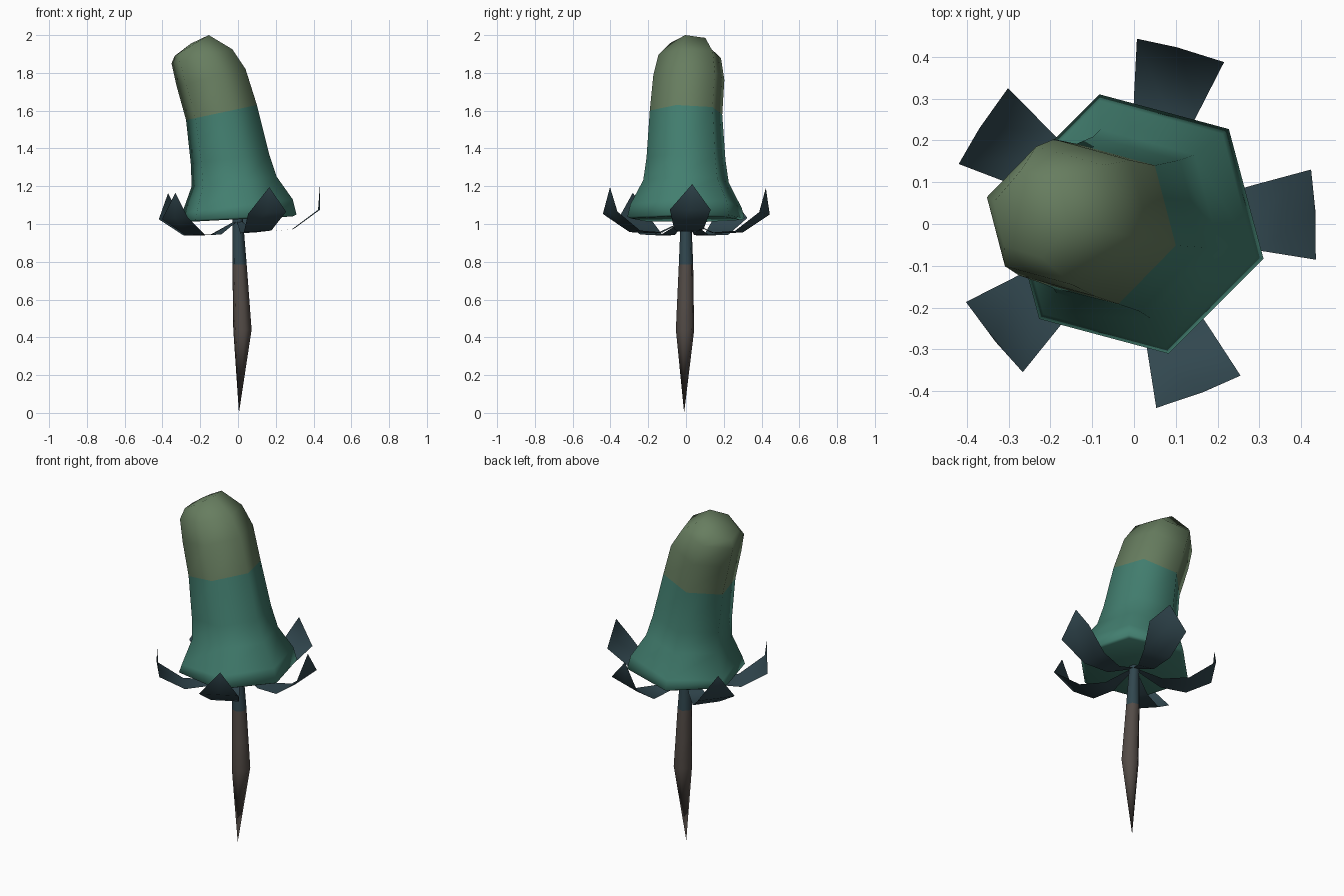
import bpy
import bmesh
from math import cos, sin, radians, hypot
from mathutils import Vector

cube = bpy.data.objects.get("Cube")
if cube:
    bpy.data.objects.remove(cube, do_unlink=True)


def material(name, rgb):
    mat = bpy.data.materials.new(name)
    mat.use_nodes = True
    mat.diffuse_color = (*rgb, 1)
    mat.node_tree.nodes["Principled BSDF"].inputs["Base Color"].default_value = (*rgb, 1)
    return mat


olive = material("olive green", (0.135, 0.205, 0.115))
teal = material("teal green", (0.055, 0.21, 0.16))
slate = material("dark slate", (0.031, 0.063, 0.078))
brown = material("root brown", (0.088, 0.072, 0.063))


def finish(bm, name, mats, solid=True):
    if solid:
        bmesh.ops.recalc_face_normals(bm, faces=bm.faces)
    for face in bm.faces:
        face.smooth = True
    mesh = bpy.data.meshes.new(name)
    bm.to_mesh(mesh)
    bm.free()
    for mat in mats:
        mesh.materials.append(mat)
    obj = bpy.data.objects.new(name, mesh)
    bpy.context.collection.objects.link(obj)
    return obj


def hex_ring(bm, left, right, y):
    """Tilted hexagon spanning two (x, z) points."""
    a, b = Vector((left[0], y, left[1])), Vector((right[0], y, right[1]))
    centre, along = (a + b) / 2, (b - a).normalized()
    radius = (b - a).length / 2 / cos(radians(15))
    across = Vector((0, 1, 0))
    angles = [radians(60 * i - 15) for i in range(6)]
    return [bm.verts.new(centre + radius * (cos(t) * along + sin(t) * across)) for t in angles]


def loft(bm, rings, split):
    """Skin the rings; bands from index split on get the second material."""
    for k, (low, high) in enumerate(zip(rings, rings[1:])):
        for i in range(6):
            j = (i + 1) % 6
            face = bm.faces.new((low[i], low[j], high[j], high[i]))
            face.material_index = int(k >= split)


def fan(bm, ring, point, index):
    tip = bm.verts.new(point)
    for i in range(6):
        bm.faces.new((ring[i], ring[(i + 1) % 6], tip)).material_index = index


# Bent bell-shaped cap: left point, right point, y centre of each ring
bm = bmesh.new()
profile = [
    ((-0.29, 1.01), (0.29, 1.04), 0),
    ((-0.31, 1.02), (0.31, 1.05), 0),
    ((-0.295, 1.06), (0.29, 1.13), 0),
    ((-0.245, 1.20), (0.205, 1.25), 0),
    ((-0.25, 1.32), (0.165, 1.37), 0),
    ((-0.275, 1.55), (0.10, 1.63), 0),
    ((-0.325, 1.73), (0.04, 1.82), 0.015),
    ((-0.352, 1.85), (-0.03, 1.925), 0.02),
    ((-0.335, 1.89), (-0.155, 2.0), 0.025),
]
rings = [hex_ring(bm, *p) for p in profile]
loft(bm, rings, 5)
fan(bm, rings[0], (0, 0, 1.03), 0)
fan(bm, rings[-1], (-0.25, 0.025, 1.955), 1)
finish(bm, "cap", [teal, olive])

# Tapered root with a slate neck
bm = bmesh.new()
spine = [
    (-0.025, 0.072, 0.44, -0.005),
    (-0.027, 0.060, 0.60, -0.003),
    (-0.03, 0.046, 0.785, 0),
    (-0.03, 0.026, 1.03, 0),
]
rings = [hex_ring(bm, (x0, z), (x1, z), y) for x0, x1, z, y in spine]
loft(bm, rings, 2)
fan(bm, rings[0], (0.005, -0.01, 0), 0)
finish(bm, "stem", [brown, slate])

# Five upturned leaves: distance out, half width, height
section = [
    (0.015, 0.012, 1.015),
    (0.15, 0.045, 0.95),
    (0.29, 0.078, 0.955),
    (0.43, 0.108, 1.05),
]
for n in range(5):
    bm = bmesh.new()
    turn = radians(3 + 72 * n)

    def place(out, side, z):
        x = out * cos(turn) - side * sin(turn)
        y = out * sin(turn) + side * cos(turn)
        return bm.verts.new((x, y, z + 0.06 * x))

    rows = [[place(r, s * w, z) for s in (-1, 0, 1)] for r, w, z in section]
    for low, high in zip(rows, rows[1:]):
        for i in range(2):
            bm.faces.new((low[i], high[i], high[i + 1], low[i + 1]))
    tip = place(0.435, 0.01, 1.185)
    for i in range(2):
        bm.faces.new((rows[-1][i], tip, rows[-1][i + 1]))
    finish(bm, f"leaf_{n + 1}", [slate], solid=False)
